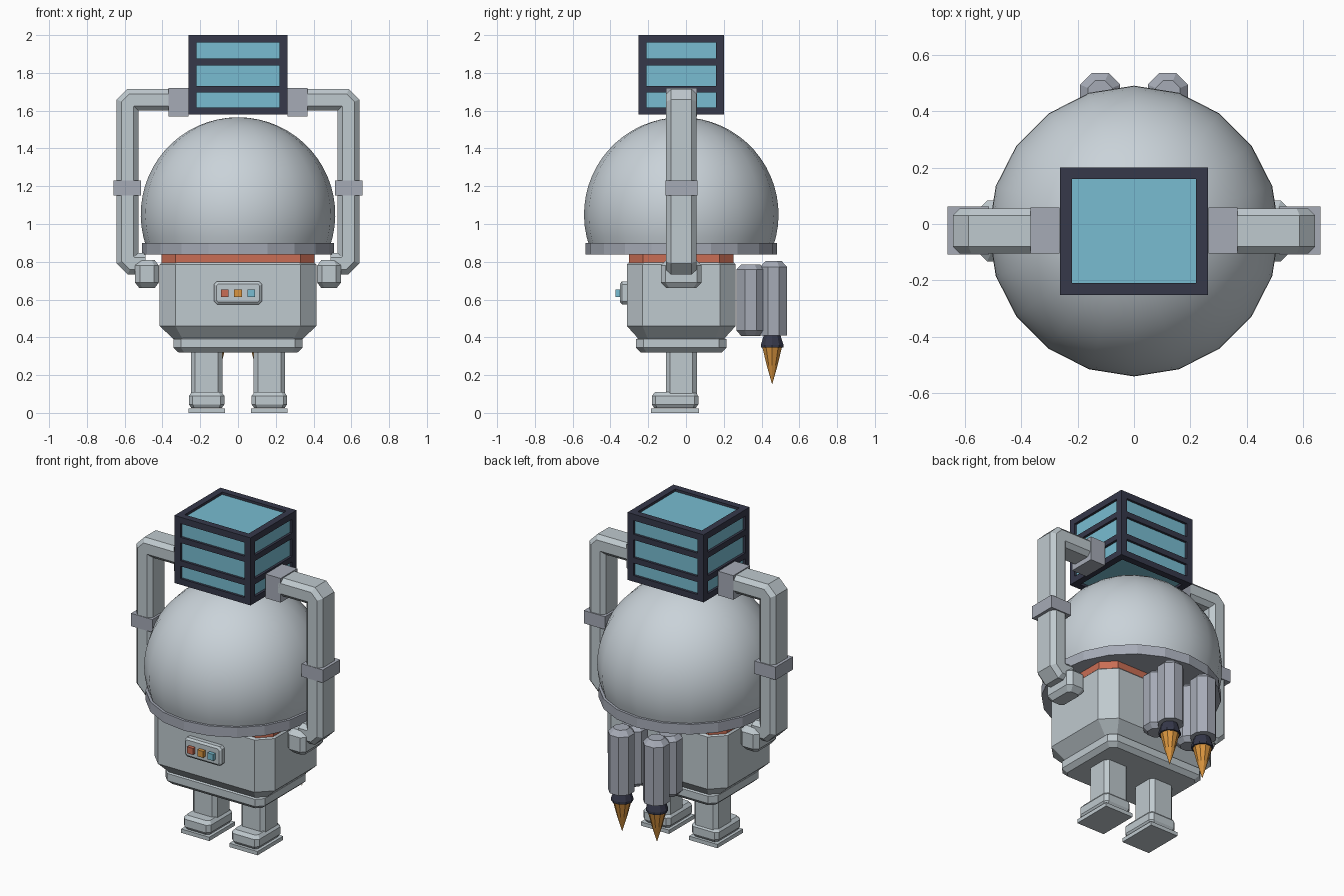
import bpy, bmesh, math
from mathutils import Matrix, Vector

if "Cube" in bpy.data.objects:
    bpy.data.objects.remove(bpy.data.objects["Cube"])

CY = -0.025  # centre line of the body in y


def material(name, rgb):
    m = bpy.data.materials.new(name)
    lin = [c / 12.92 if c <= 0.04045 else ((c + 0.055) / 1.055) ** 2.4 for c in rgb]
    m.diffuse_color = (*lin, 1)
    m.use_nodes = True
    m.node_tree.nodes["Principled BSDF"].inputs["Base Color"].default_value = m.diffuse_color
    return m


SHELL = material("pale_grey", (0.75, 0.79, 0.81))
DOME = material("dome_grey", (0.79, 0.825, 0.85))
TRIM = material("mid_grey", (0.65, 0.67, 0.715))
NAVY = material("dark_navy", (0.21, 0.22, 0.29))
CYAN = material("cyan", (0.47, 0.74, 0.82))
RED = material("brick_orange", (0.79, 0.43, 0.33))
AMBER = material("amber", (0.86, 0.59, 0.25))


def finish(name, bm, mat, smooth=False):
    bmesh.ops.remove_doubles(bm, verts=bm.verts, dist=1e-5)
    bmesh.ops.recalc_face_normals(bm, faces=bm.faces)
    me = bpy.data.meshes.new(name)
    bm.to_mesh(me)
    bm.free()
    me.materials.append(mat)
    for p in me.polygons:
        p.use_smooth = smooth
    ob = bpy.data.objects.new(name, me)
    bpy.context.collection.objects.link(ob)
    return ob


def skin(bm, rings):
    """Bridge equal vertex rings and cap both ends."""
    vs = [[bm.verts.new(p) for p in r] for r in rings]
    n = len(vs[0])
    for a, b in zip(vs, vs[1:]):
        for i in range(n):
            j = (i + 1) % n
            bm.faces.new((a[i], a[j], b[j], b[i]))
    bm.faces.new(vs[0])
    bm.faces.new(vs[-1])


def octagon(hx, hy, c):
    """Rectangle with its four corners cut off."""
    return [(hx, -hy + c), (hx, hy - c), (hx - c, hy), (-hx + c, hy),
            (-hx, hy - c), (-hx, -hy + c), (-hx + c, -hy), (hx - c, -hy)]


def loft(name, mat, cx, cy, levels):
    """Stack of cut-corner rectangles; each level is z, half x, half y, corner."""
    bm = bmesh.new()
    skin(bm, [[(cx + x, cy + y, z) for x, y in octagon(hx, hy, c)]
              for z, hx, hy, c in levels])
    return finish(name, bm, mat)


def lathe(name, mat, cx, cy, profile, n, phase=0.0, smooth=False):
    bm = bmesh.new()
    skin(bm, [[(cx + r * math.cos(phase + math.tau * i / n),
                cy + r * math.sin(phase + math.tau * i / n), z) for i in range(n)]
              for r, z in profile])
    return finish(name, bm, mat, smooth)


def boxes(name, mat, spans):
    bm = bmesh.new()
    for lo, hi in spans:
        lo, hi = Vector(lo), Vector(hi)
        bmesh.ops.create_cube(bm, size=1, matrix=Matrix.Translation((lo + hi) / 2)
                              @ Matrix.Diagonal((*(hi - lo), 1)))
    return finish(name, bm, mat)


def box(name, mat, c, h):
    c, h = Vector(c), Vector(h)
    return boxes(name, mat, [(c - h, c + h)])


def tube(name, mat, side, path, half, depth, cut):
    """Sweep a cut-corner section along an x-z path with mitred bends."""
    pts = [Vector(p) for p in path]
    rings = []
    for i, p in enumerate(pts):
        d0 = (p - pts[i - 1]).normalized() if i else (pts[1] - p).normalized()
        d1 = (pts[i + 1] - p).normalized() if i + 1 < len(pts) else d0
        t = (d0 + d1).normalized()
        nrm = Vector((-t.y, t.x)) / t.dot(d0)
        rings.append([(side * (p.x + nrm.x * a), CY + b, p.y + nrm.y * a)
                      for a, b in octagon(half, depth, cut)])
    bm = bmesh.new()
    skin(bm, rings)
    return finish(name, bm, mat)


# Torso, collar and hip plate
loft("torso", SHELL, 0, CY, [(0.385, 0.335, 0.22, 0.045), (0.46, 0.415, 0.288, 0.083),
                             (0.785, 0.415, 0.288, 0.083), (0.80, 0.40, 0.273, 0.08)])
loft("collar", RED, 0, CY, [(0.79, 0.405, 0.277, 0.075), (0.85, 0.405, 0.277, 0.075)])
loft("hip_plate", SHELL, 0, CY, [(0.32, 0.315, 0.215, 0.03), (0.345, 0.342, 0.24, 0.04),
                                 (0.39, 0.342, 0.24, 0.04), (0.41, 0.30, 0.2, 0.03)])

# Dome head with its rim
a0 = math.asin(-0.17 / 0.515)
steps = 18
dome = [(0.515 * math.cos(a), 1.05 + 0.515 * math.sin(a))
        for a in (a0 + (math.pi / 2 - a0) * i / steps for i in range(steps + 1))]
dome_ob = lathe("dome", DOME, 0, CY, dome, 20, smooth=True)
dome_ob.data.polygons.foreach_set("use_smooth", [len(p.vertices) < 5 for p in dome_ob.data.polygons])
lathe("dome_rim", TRIM, 0, CY, [(0.507, 0.838), (0.507, 0.90)], 20)

# Chest panel and its three buttons
panel = loft("chest_panel", SHELL, 0, 0, [(0.30, 0.127, 0.06, 0.015), (0.34, 0.127, 0.06, 0.015),
                                          (0.35, 0.115, 0.048, 0.01)])
panel.data.transform(Matrix.Translation((0, 0, 0.635)) @ Matrix.Rotation(math.pi / 2, 4, 'X'))
for x, mat, nm in ((-0.07, RED, "left"), (0, AMBER, "middle"), (0.07, CYAN, "right")):
    box("button_" + nm, mat, (x, -0.355, 0.633), (0.02, 0.017, 0.02))

for s, nm in ((-1, "left"), (1, "right")):
    # Legs and feet
    lx = s * 0.166
    loft("leg_" + nm, SHELL, lx, CY, [(0.08, 0.083, 0.082, 0.022), (0.34, 0.083, 0.082, 0.022)])
    loft("foot_" + nm, SHELL, lx, -0.058, [(0.025, 0.08, 0.11, 0.015), (0.045, 0.094, 0.123, 0.02),
                                           (0.09, 0.094, 0.123, 0.02), (0.11, 0.078, 0.106, 0.015)])
    box("sole_" + nm, SHELL, (lx, -0.058, 0.012), (0.097, 0.126, 0.012))

    # Arms raised to hold the crate
    tube("arm_" + nm, SHELL, s, [(0.35, 1.657), (0.563, 1.657), (0.585, 1.635),
                                 (0.585, 0.815), (0.56, 0.79), (0.49, 0.79)], 0.057, 0.08, 0.025)
    box("arm_band_" + nm, TRIM, (s * 0.587, CY + 0.002, 1.19), (0.073, 0.085, 0.04))
    box("hand_" + nm, TRIM, (s * 0.315, CY + 0.002, 1.645), (0.052, 0.082, 0.075))
    loft("shoulder_" + nm, SHELL, s * 0.482, CY,
         [(0.66, 0.04, 0.078, 0.015), (0.69, 0.063, 0.108, 0.025),
          (0.78, 0.063, 0.108, 0.025), (0.81, 0.04, 0.078, 0.015)])

    # Jetpack tanks with nozzle and flame
    tx, ph = s * 0.12, math.pi / 8
    lathe("tank_" + nm, TRIM, tx, 0.464, [(0.077, 0.41), (0.077, 0.772), (0.047, 0.803)], 8, ph)
    lathe("tank_mount_" + nm, TRIM, tx, 0.343, [(0.055, 0.408), (0.082, 0.435),
                                                (0.082, 0.76), (0.055, 0.786)], 8, ph)
    lathe("nozzle_" + nm, NAVY, tx, 0.456, [(0.063, 0.345), (0.063, 0.36), (0.046, 0.412)], 10)
    lathe("flame_" + nm, AMBER, tx, 0.456, [(0.054, 0.346), (0.03, 0.25), (0.0005, 0.152)], 10)

# Crate: frame bars around a recessed glowing core
X, Y, B, Z0, Z1, IN = 0.262, 0.226, 0.042, 1.58, 2.0, 0.015
bars = []
for sx in (-1, 1):
    for sy in (-1, 1):
        x, y = sorted((sx * X, sx * (X - B))), sorted((sy * Y, sy * (Y - B)))
        bars.append(((x[0], CY + y[0], Z0), (x[1], CY + y[1], Z1)))
for lo, hi in ((Z0, 1.618), (1.695, 1.73), (1.84, 1.875), (1.96, Z1)):
    for s in (-1, 1):
        y, x = sorted((s * Y, s * (Y - B))), sorted((s * X, s * (X - B)))
        bars.append(((-X + B, CY + y[0], lo), (X - B, CY + y[1], hi)))
        bars.append(((x[0], CY - Y + B, lo), (x[1], CY + Y - B, hi)))
boxes("crate_frame", NAVY, bars)
boxes("crate_core", CYAN, [((-X + IN, CY - Y + IN, Z0 + IN), (X - IN, CY + Y - IN, Z1 - IN))])
